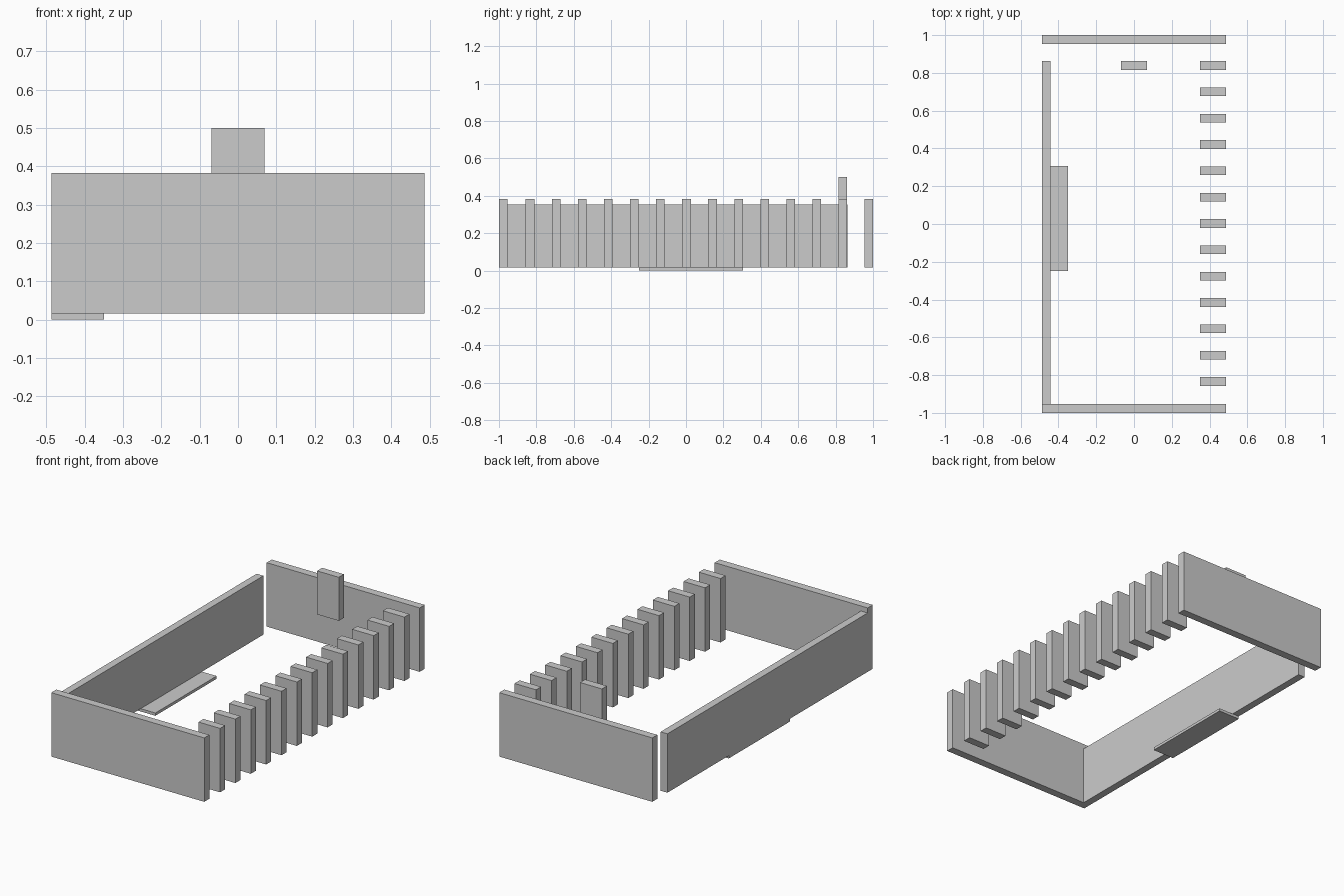
import bpy
import bmesh
from mathutils import Vector

if "Cube" in bpy.data.objects:
    bpy.data.objects.remove(bpy.data.objects["Cube"])


def box(name, x, y, z):
    """Box from (min, max) ranges on each axis."""
    lo, hi = Vector((x[0], y[0], z[0])), Vector((x[1], y[1], z[1]))
    bm = bmesh.new()
    bmesh.ops.create_cube(bm, size=1)
    bmesh.ops.scale(bm, vec=hi - lo, verts=bm.verts)
    mesh = bpy.data.meshes.new(name)
    bm.to_mesh(mesh)
    bm.free()
    obj = bpy.data.objects.new(name, mesh)
    obj.location = (lo + hi) / 2
    bpy.context.collection.objects.link(obj)
    return obj


HALF_X = 0.486
BASE, TOP = 0.016, 0.383
THICK = 0.046

# End walls
box("front_wall", (-HALF_X, HALF_X), (-1, -1 + THICK), (BASE, TOP))
box("back_wall", (-HALF_X, HALF_X), (1 - THICK, 1), (BASE, TOP))

# Lower side wall, stopping short of the back wall
box("left_wall", (-HALF_X, -0.443), (-1 + THICK, 0.863), (BASE, 0.354))

# Row of slats along the right side
FIRST, LAST, COUNT = -0.834, 0.839, 13
for i in range(COUNT):
    y = FIRST + (LAST - FIRST) * i / (COUNT - 1)
    box(f"slat_{i + 1}", (0.349, HALF_X), (y - THICK / 2, y + THICK / 2), (BASE, TOP))

# Raised panel in front of the back wall
box("raised_panel", (-0.069, 0.069), (LAST - THICK / 2, LAST + THICK / 2), (0.25, 0.5))

# Thin plate under the left wall
box("floor_plate", (-HALF_X, -0.35), (-0.25, 0.306), (0, BASE))
